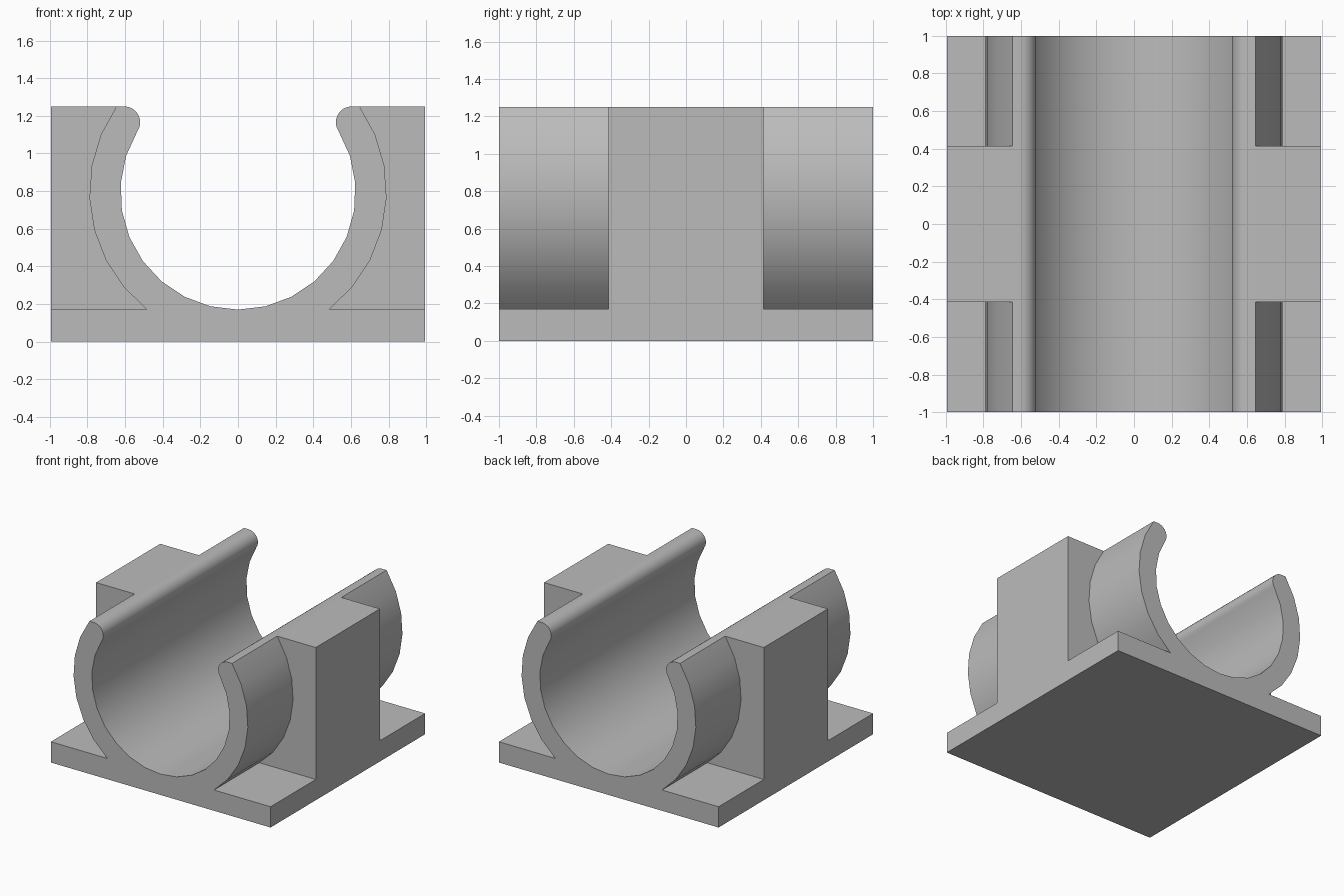
import bpy, bmesh
from math import radians, cos, sin, acos, asin, atan2, hypot

if "Cube" in bpy.data.objects:
    bpy.data.objects.remove(bpy.data.objects["Cube"])

HALF_W, HALF_L, TOP, BASE = 0.995, 1.0, 1.25, 0.17
BORE_Z, BORE_R, SHELL_R = 0.795, 0.625, 0.79
LIP_X, LIP_R = 0.605, 0.085
LIP_Z = TOP - LIP_R
RIB = 0.415

gray = bpy.data.materials.new("Plain gray")
gray.use_nodes = True
gray.diffuse_color = (0.5, 0.5, 0.5, 1)
gray.node_tree.nodes["Principled BSDF"].inputs["Base Color"].default_value = (0.5, 0.5, 0.5, 1)


def arc(cx, cz, r, start, end, steps):
    angles = [start + (end - start) * i / steps for i in range(steps + 1)]
    return [(cx + r * cos(a), cz + r * sin(a)) for a in angles]


def prism(name, profile, y0, y1):
    """Extrude an x-z profile along y."""
    bm = bmesh.new()
    face = bm.faces.new([bm.verts.new((x, y0, z)) for x, z in profile])
    ext = bmesh.ops.extrude_face_region(bm, geom=[face])["geom"]
    verts = [v for v in ext if isinstance(v, bmesh.types.BMVert)]
    bmesh.ops.translate(bm, verts=verts, vec=(0, y1 - y0, 0))
    bmesh.ops.recalc_face_normals(bm, faces=bm.faces)
    mesh = bpy.data.meshes.new(name)
    bm.to_mesh(mesh)
    bm.free()
    mesh.materials.append(gray)
    obj = bpy.data.objects.new(name, mesh)
    bpy.context.collection.objects.link(obj)
    return obj


# Cradle: bore arc flowing into a rounded lip, then the flat top and base
tangent = atan2(LIP_Z - BORE_Z, LIP_X)
half = arc(0, BORE_Z, BORE_R, radians(-90), tangent, 9)
half += arc(LIP_X, LIP_Z, LIP_R, tangent + radians(180), radians(90), 9)[1:]
half += [(HALF_W, TOP), (HALF_W, 0)]
cradle = prism("pipe_cradle", half + [(-x, z) for x, z in reversed(half[1:])], -HALF_L, HALF_L)

# Pockets beside the shell at all four corners, leaving the middle rib
low = asin((BASE - BORE_Z) / SHELL_R)
high = asin((TOP - BORE_Z) / SHELL_R)
pocket = arc(0, BORE_Z, SHELL_R, low, high, 7)
pocket += [(pocket[-1][0], TOP + 0.1), (HALF_W + 0.1, TOP + 0.1), (HALF_W + 0.1, BASE)]
cutters = []
for sx in (1, -1):
    for sy in (1, -1):
        profile = [(sx * x, z) for x, z in pocket]
        cutter = prism("pocket_cutter", profile, sy * RIB, sy * (HALF_L + 0.1))
        cutter.hide_render = True
        cutters.append(cutter)
        mod = cradle.modifiers.new("Pocket", "BOOLEAN")
        mod.operation = "DIFFERENCE"
        mod.solver = "EXACT"
        mod.object = cutter

# Apply the cuts and drop the cutters
bpy.context.view_layer.update()
cut = bpy.data.meshes.new_from_object(cradle.evaluated_get(bpy.context.evaluated_depsgraph_get()))
cradle.modifiers.clear()
cradle.data = cut
for cutter in cutters:
    bpy.data.objects.remove(cutter)

# Smooth curves with crisp corners
bpy.ops.object.select_all(action="DESELECT")
cradle.select_set(True)
bpy.context.view_layer.objects.active = cradle
bpy.ops.object.shade_smooth_by_angle(angle=radians(30))
